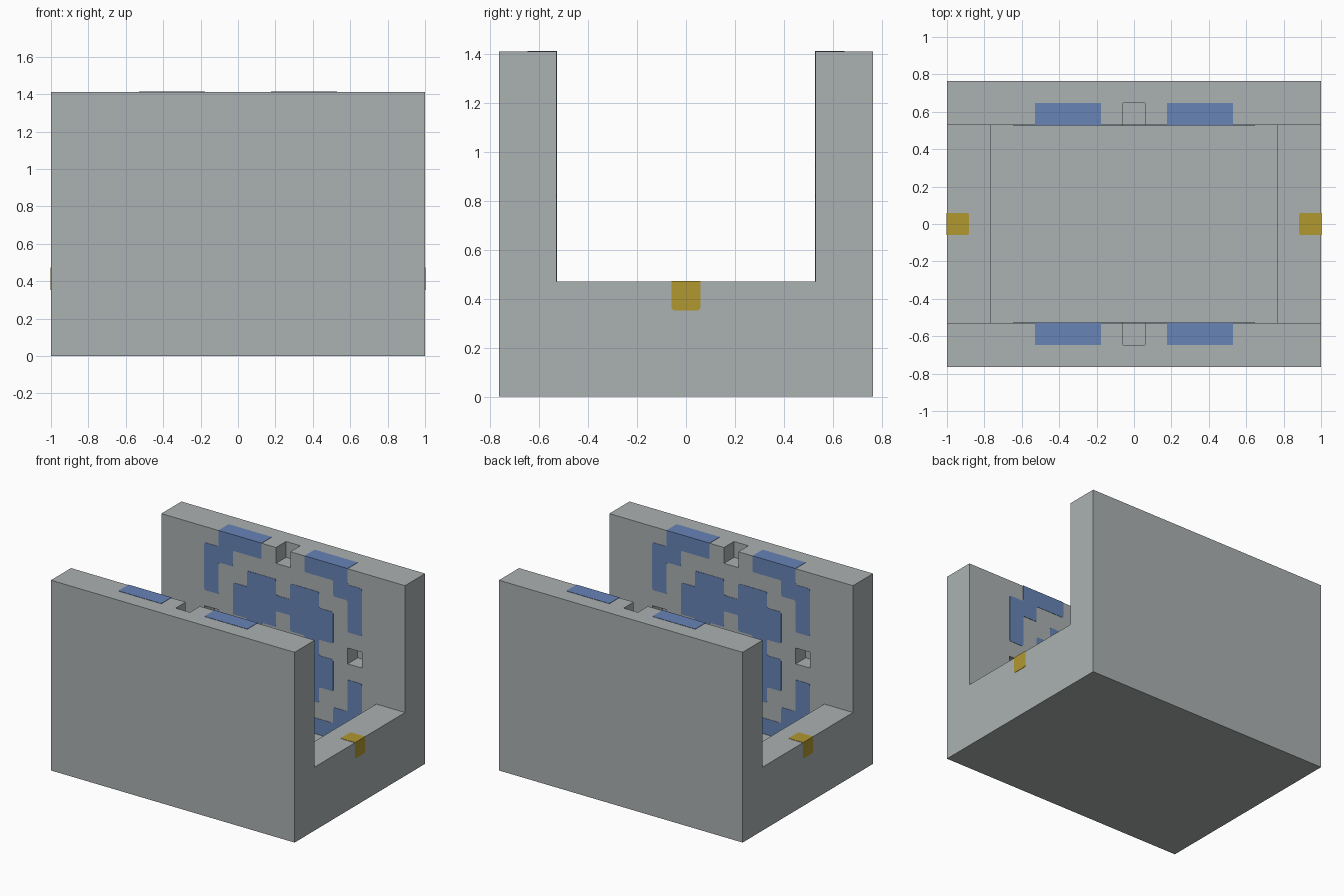
import bpy, bmesh
from mathutils import Vector

U = 2 / 17          # one pixel module; the block is 17 x 13 x 12 modules
LIFT = 0.02         # inlays stand this many modules proud
ROUND = 0.012       # corner radius of the inlays

cube = bpy.data.objects.get("Cube")
if cube:
    bpy.data.objects.remove(cube, do_unlink=True)


def material(name, rgb):
    m = bpy.data.materials.new(name)
    m.use_nodes = True
    colour = (*rgb, 1)
    m.diffuse_color = colour
    m.node_tree.nodes["Principled BSDF"].inputs["Base Color"].default_value = colour
    return m


GREY = material("light grey", (0.41, 0.44, 0.44))
BLUE = material("medium blue", (0.135, 0.23, 0.47))
YELLOW = material("mustard yellow", (0.44, 0.31, 0.03))


def finish(bm, name, mat):
    bmesh.ops.recalc_face_normals(bm, faces=bm.faces)
    bmesh.ops.scale(bm, vec=(U, U, U), verts=bm.verts)
    mesh = bpy.data.meshes.new(name)
    bm.to_mesh(mesh)
    bm.free()
    mesh.materials.append(mat)
    obj = bpy.data.objects.new(name, mesh)
    bpy.context.collection.objects.link(obj)
    return obj


def add_box(bm, lo, hi):
    lo, hi = Vector(lo), Vector(hi)
    verts = bmesh.ops.create_cube(bm, size=1)["verts"]
    for v in verts:
        v.co = (lo + hi) / 2 + v.co * (hi - lo)
    return verts


def extrude(bm, faces, depth):
    new = bmesh.ops.extrude_face_region(bm, geom=faces)["geom"]
    moved = [g for g in new if isinstance(g, bmesh.types.BMVert)]
    bmesh.ops.translate(bm, vec=(0, depth, 0), verts=moved)


def cut(obj, cutter):
    cutter.hide_render = True
    mod = obj.modifiers.new("cut", "BOOLEAN")
    mod.operation, mod.solver, mod.object = "DIFFERENCE", "EXACT", cutter
    bpy.context.view_layer.objects.active = obj
    bpy.ops.object.modifier_apply(modifier=mod.name)
    bpy.data.objects.remove(cutter, do_unlink=True)


# Block
bm = bmesh.new()
add_box(bm, (-8.5, -6.5, 0), (8.5, 6.5, 12))
block = finish(bm, "block", GREY)

# Channel through the block with a deeper pit between the end ledges
half = [(6.5, 1), (6.5, 4), (9, 4), (9, 13)]
profile = half + [(-x, z) for x, z in reversed(half)]
bm = bmesh.new()
face = bm.faces.new([bm.verts.new((x, -4.5, z)) for x, z in profile])
extrude(bm, [face], 9)
cut(block, finish(bm, "channel_cutter", GREY))

# Square sockets in both walls, the top one open upwards
bm = bmesh.new()
for side in (-1, 1):
    for x, z, top in ((0, 11, 13), (-5, 6, 7), (5, 6, 7), (0, 1, 2)):
        ys = sorted((side * 4, side * 5.5))
        add_box(bm, (x - 0.5, ys[0], z), (x + 0.5, ys[1], top))
cut(block, finish(bm, "socket_cutter", GREY))


# Pixel pattern, one quarter mirrored about the wall's centre
QUARTER = ["    ##",      # each row starts at the middle column
           "    ##",
           "  ### "]
quarter = {(4, 4), (5, 4), (5, 3), (5, 2), (4, 5), (3, 5), (2, 5),
           (0, 2), (2, 0)}
quarter |= {(c, r) for c in (1, 2, 3) for r in (1, 2, 3) if c + r < 6}
pixels = {(sx * c, sz * r) for c, r in quarter for sx in (-1, 1) for sz in (-1, 1)}


def wall_inlay(name, side):
    bm = bmesh.new()
    y = side * (4.5 - LIFT)
    for c, r in sorted(pixels):
        x, z = c, r + 6.5
        bm.faces.new([bm.verts.new((x + dx, y, z + dz)) for dx, dz in
                      ((-.5, -.5), (.5, -.5), (.5, .5), (-.5, .5))])
    bmesh.ops.remove_doubles(bm, verts=bm.verts, dist=0.001)
    extrude(bm, bm.faces[:], side * (1 + LIFT))
    bmesh.ops.recalc_face_normals(bm, faces=bm.faces)
    # round the outline corners, leaving those on the top rim square
    corners = [e for e in bm.edges
               if abs(e.verts[0].co.y - e.verts[1].co.y) > 0.5
               and len(e.link_faces) == 2
               and e.calc_face_angle(0) > 0.5
               and e.verts[0].co.z < 11.9]
    bmesh.ops.bevel(bm, geom=corners, offset=ROUND / U, segments=3,
                    profile=0.5, affect="EDGES")
    for v in bm.verts:
        if v.co.z > 11.99:
            v.co.z += LIFT
    return finish(bm, name, BLUE)


wall_inlay("front_wall_inlay", -1)
wall_inlay("back_wall_inlay", 1)

# Yellow markers on the end ledges
for name, side in (("left_ledge_marker", 1), ("right_ledge_marker", -1)):
    bm = bmesh.new()
    xs = sorted((side * 7.5, side * (8.5 + LIFT)))
    add_box(bm, (xs[0], -0.5, 3), (xs[1], 0.5, 4 + LIFT))
    rounded = []
    for e in bm.edges:
        a, b = (v.co for v in e.verts)
        bottom = abs(a.x - b.x) > 0.5 and a.z < 3.5
        inner = abs(a.z - b.z) > 0.5 and abs(a.x) < 8
        if bottom or inner:
            rounded.append(e)
    bmesh.ops.bevel(bm, geom=rounded, offset=ROUND / U, segments=3,
                    profile=0.5, affect="EDGES")
    finish(bm, name, YELLOW)
